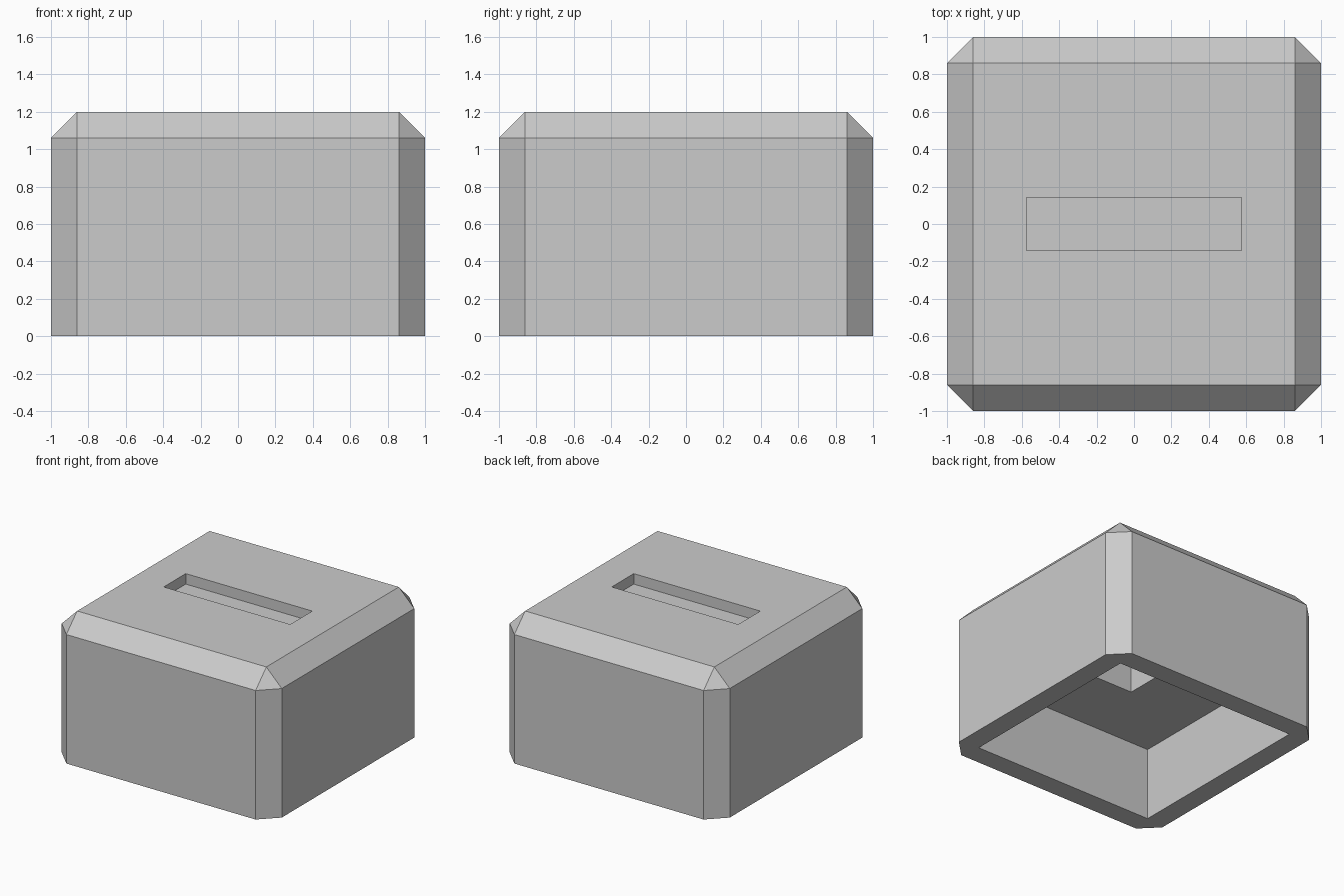
import bpy
import bmesh

if "Cube" in bpy.data.objects:
    bpy.data.objects.remove(bpy.data.objects["Cube"], do_unlink=True)

HEIGHT = 1.2
CHAMFER = 0.14

grey = bpy.data.materials.new("light_grey")
grey.use_nodes = True
colour = (0.6, 0.6, 0.6, 1.0)
grey.diffuse_color = colour
grey.node_tree.nodes["Principled BSDF"].inputs["Base Color"].default_value = colour


def box(name, half_x, half_y, bottom, top, chamfer=0):
    """Upright box centred on the z axis, chamfered on all but its bottom edges."""
    bm = bmesh.new()
    bmesh.ops.create_cube(bm, size=2)
    for v in bm.verts:
        v.co.x *= half_x
        v.co.y *= half_y
        v.co.z = top if v.co.z > 0 else bottom
    if chamfer:
        edges = [e for e in bm.edges if any(v.co.z > bottom for v in e.verts)]
        bmesh.ops.bevel(bm, geom=edges, offset=chamfer, segments=1,
                        affect='EDGES', profile=0.5)
    mesh = bpy.data.meshes.new(name)
    bm.to_mesh(mesh)
    bm.free()
    mesh.materials.append(grey)
    obj = bpy.data.objects.new(name, mesh)
    bpy.context.collection.objects.link(obj)
    return obj


# Chamfered outer shell
cap = box("cap_body", 1, 1, 0, HEIGHT, CHAMFER)

# Open underside, stem socket in its ceiling, shallow slot in the top
cutters = [
    box("underside_cutter", 0.83, 0.83, -0.2, 0.6),
    box("socket_cutter", 0.178, 0.245, 0.5, 0.95),
    box("slot_cutter", 0.575, 0.143, HEIGHT - 0.086, HEIGHT + 0.2),
]
bpy.context.view_layer.objects.active = cap
for cutter in cutters:
    cutter.hide_render = True
    cut = cap.modifiers.new(cutter.name, 'BOOLEAN')
    cut.operation = 'DIFFERENCE'
    cut.solver = 'EXACT'
    cut.object = cutter
    bpy.ops.object.modifier_apply(modifier=cut.name)
    bpy.data.objects.remove(cutter, do_unlink=True)
